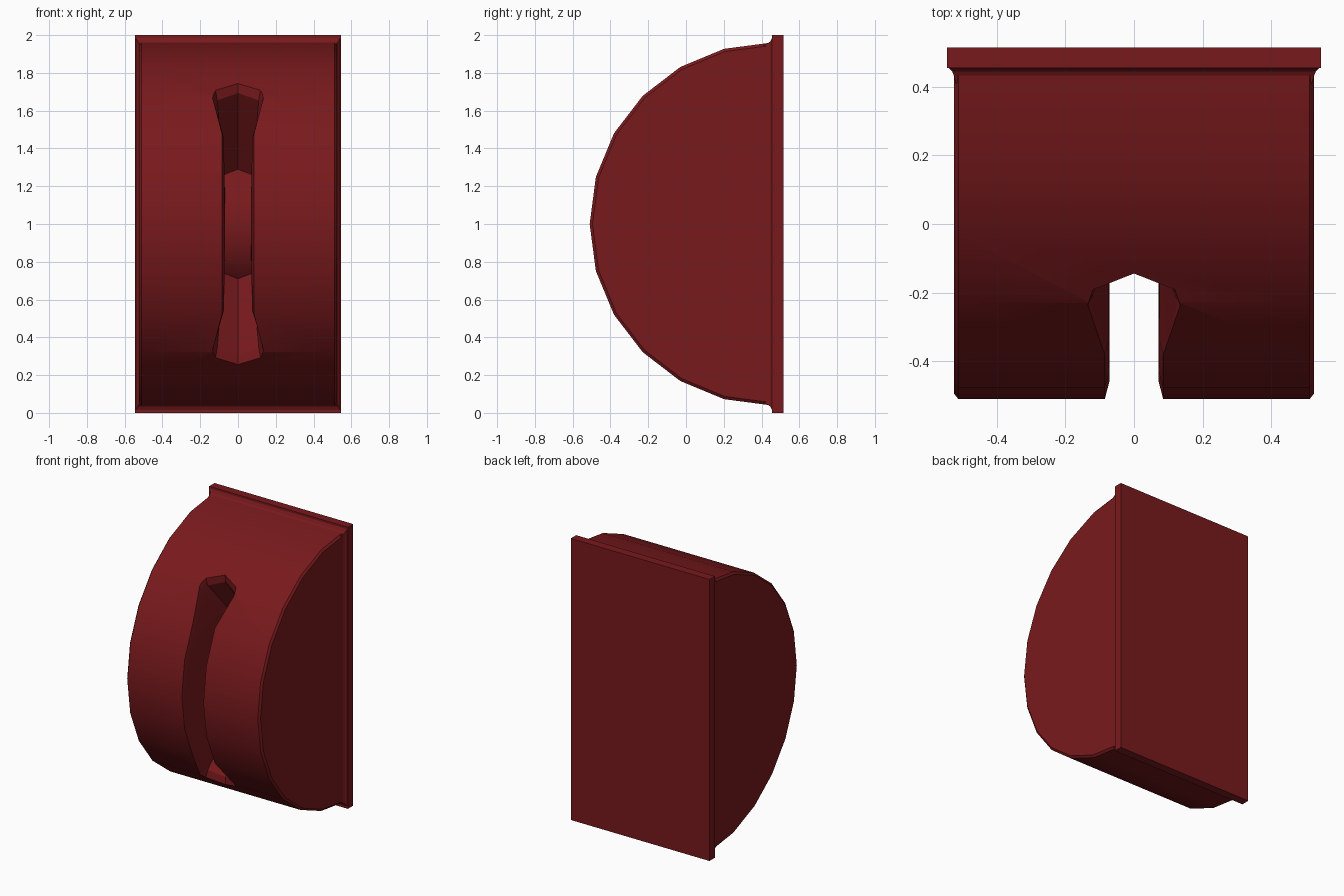
import bpy, bmesh
from math import sin, cos, radians

if "Cube" in bpy.data.objects:
    bpy.data.objects.remove(bpy.data.objects["Cube"])

red = bpy.data.materials.new("dark_red")
red.diffuse_color = (0.19, 0.01, 0.012, 1)
red.use_nodes = True
red.node_tree.nodes["Principled BSDF"].inputs["Base Color"].default_value = red.diffuse_color
CY, CZ = 0.45, 1.0   # axis of the half drum


def make(name, bm):
    bmesh.ops.recalc_face_normals(bm, faces=bm.faces)
    me = bpy.data.meshes.new(name)
    bm.to_mesh(me)
    bm.free()
    me.materials.append(red)
    ob = bpy.data.objects.new(name, me)
    bpy.context.collection.objects.link(ob)
    return ob


def polar(bm, x, r, deg):
    a = radians(deg)
    return bm.verts.new((x, CY - r * cos(a), CZ + r * sin(a)))


def bridge(bm, a, b):
    for i in range(len(a)):
        j = (i + 1) % len(a)
        bm.faces.new((a[i], a[j], b[j], b[i]))


def activate(ob):
    bpy.ops.object.select_all(action='DESELECT')
    ob.select_set(True)
    bpy.context.view_layer.objects.active = ob


# half drum with small chamfers on both flat sides
bm = bmesh.new()
rings = [[polar(bm, x, r, d) for d in range(-90, 91, 15)]
         for x, r in ((-.524, .945), (-.512, .96), (.512, .96), (.524, .945))]
for a, b in zip(rings, rings[1:]):
    bridge(bm, a, b)
bm.faces.new(rings[0])
bm.faces.new(rings[-1])
drum = make("half_drum", bm)

# slot cutter: outline with flared, pointed ends, pushed in towards the axis
# (angle, half width) at the surface and at the floor
outer = [(0, .085), (15, .085), (30, .085), (44.3, .135), (48, .12), (51.7, 0)]
inner = [(0, .07), (15, .07), (28, .07), (36, .075), (42, .075), (48, 0)]
throat = [(0, .072), (15, .072), (30, .074), (42.5, .125), (46, .11), (49.6, 0)]


def layer(bm, half, r):
    full = [(-d, w) for d, w in half[:0:-1]] + half
    right = [polar(bm, w, r, d) for d, w in full]
    left = [polar(bm, -w, r, d) for d, w in full[1:-1]]
    return right, left


bm = bmesh.new()
layers = [layer(bm, h, r) for h, r in
          ((outer, 1.1), (outer, .96), (throat, .91), (inner, .39))]
loops = [right + left[::-1] for right, left in layers]
for a, b in zip(loops, loops[1:]):
    bridge(bm, a, b)
for right, left in (layers[0], layers[-1]):
    bm.faces.new((right[0], right[1], left[0]))
    bm.faces.new((right[-1], right[-2], left[-1]))
    for i in range(len(left) - 1):
        bm.faces.new((right[i + 1], right[i + 2], left[i + 1], left[i]))
cutter = make("slot_cutter", bm)
cutter.hide_render = True

mod = drum.modifiers.new("slot", 'BOOLEAN')
mod.object = cutter
mod.operation = 'DIFFERENCE'
mod.solver = 'EXACT'
activate(drum)
bpy.ops.object.modifier_apply(modifier=mod.name)
bpy.data.objects.remove(cutter)
bpy.ops.object.shade_smooth_by_angle(angle=radians(25))

# back plate and the cove that blends the drum into it
bm = bmesh.new()
rects = [[bm.verts.new((sx * x, y, CZ + sz * h))
          for sx, sz in ((-1, -1), (1, -1), (1, 1), (-1, 1))]
         for x, y, h in ((.519, .41, .95), (.524, .43, .956), (.53, .445, .965), (.54, .455, .985),
                         (.545, .455, 1), (.545, .515, 1))]
for a, b in zip(rects, rects[1:]):
    bridge(bm, a, b)
bm.faces.new(rects[0])
bm.faces.new(rects[-1])
plate = make("back_plate", bm)
